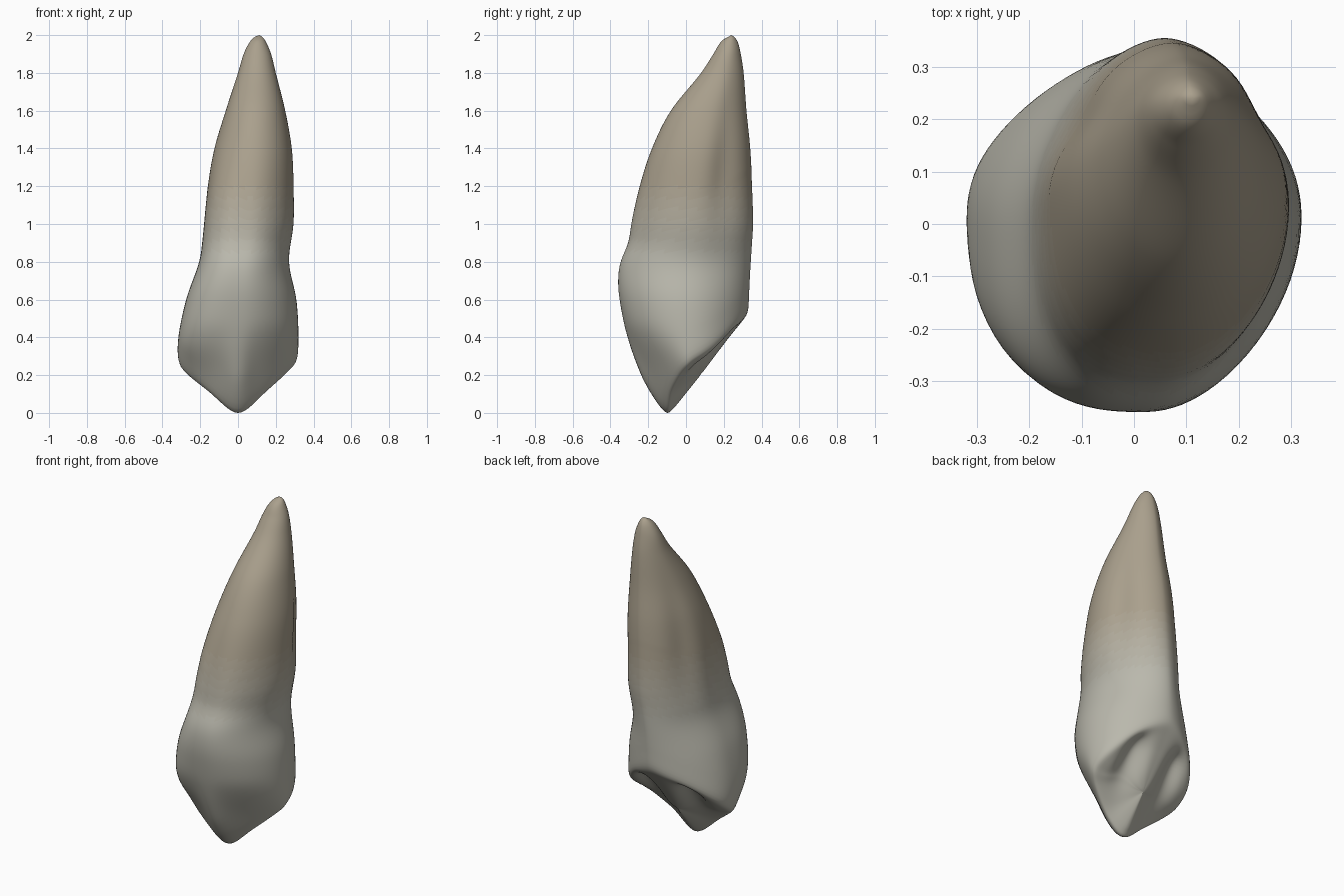
import bpy, bmesh, math

if "Cube" in bpy.data.objects:
    bpy.data.objects.remove(bpy.data.objects["Cube"])

N, RINGS, CAP = 96, 90, 26

# Silhouette profiles as (height, offset) points
LEFT = [(0, -.30), (.25, -.316), (.36, -.322), (.6, -.275), (.8, -.205), (.9, -.19), (1.2, -.16),
        (1.4, -.125), (1.6, -.065), (1.8, .0), (1.9, .03), (1.96, .06), (1.99, .088), (2, .112)]
RIGHT = [(0, .30), (.28, .318), (.38, .322), (.6, .31), (.8, .27), (1.0, .295), (1.2, .295),
         (1.4, .285), (1.6, .25), (1.8, .20), (1.9, .175), (1.96, .15), (1.99, .13), (2, .112)]
FRONT = [(0, -.10), (.1, -.18), (.2, -.235), (.4, -.31), (.6, -.352), (.7, -.36), (.8, -.348), (.9, -.305),
         (1.0, -.29), (1.2, -.245), (1.4, -.18), (1.6, -.08), (1.8, .08), (1.9, .145), (1.97, .19), (2, .24)]
BACK = [(0, .32), (.5, .332), (.7, .338), (.9, .35), (1.0, .356), (1.2, .35), (1.4, .34), (1.6, .32),
        (1.8, .305), (1.9, .29), (1.96, .275), (1.99, .257), (2, .24)]
# Height of the biting rim around the crown: (degrees, height); the front cusp is at -90 and 270
RIM = [(-103, .04), (-90, 0), (-77, .04), (-60, .12), (-30, .22), (0, .28), (30, .36), (60, .47), (90, .53),
       (120, .47), (150, .37), (180, .27), (210, .205), (240, .115), (257, .04), (270, 0), (283, .04)]


def curve(pts, v):
    """Smooth interpolation through points with uneven spacing."""
    v = min(max(v, pts[0][0]), pts[-1][0])
    i = 0
    while i < len(pts) - 2 and v > pts[i + 1][0]:
        i += 1

    def slope(k):
        a, b = pts[max(k - 1, 0)], pts[min(k + 1, len(pts) - 1)]
        return (b[1] - a[1]) / (b[0] - a[0])
    (x0, y0), (x1, y1) = pts[i], pts[i + 1]
    h = x1 - x0
    t = (v - x0) / h
    return ((2*t**3 - 3*t*t + 1) * y0 + (t**3 - 2*t*t + t) * h * slope(i)
            + (3*t*t - 2*t**3) * y1 + (t**3 - t*t) * h * slope(i + 1))


def step(lo, hi, v):
    t = max(0, min(1, (v - lo) / (hi - lo)))
    return t * t * (3 - 2 * t)


def wall(a, z):
    """Point on the tooth wall at angle a and height z."""
    l, r, f, b = (curve(p, z) for p in (LEFT, RIGHT, FRONT, BACK))
    mx, my = (l + r) / 2, (f + b) / 2
    c, s = math.cos(a), math.sin(a)
    if s > 0:                                # the back tapers
        e = 1 + .15 * s
        u, v = math.copysign(abs(c) ** e, c), s ** e
    else:                                    # the front is wedge shaped near the cusp
        wedge = (.62 + .23 * c) * (1 - step(.12, .5, z))
        fill = step(.15, .4, z) * (1 - step(1.0, 1.5, z)) * (.11 if c < 0 else -.02)
        k = 1 + fill * math.sin(2 * a) ** 2
        u, v = c * k, (s + ((abs(c) - 1) - s) * wedge * (1 - math.exp(-(c / .15) ** 2))) * k
    # Shallow grooves along both sides of the root
    d = 1 - .09 * math.exp(-((z - 1.25) / .32) ** 2) * sum(
        math.exp(-((a - g) / .3) ** 2) for g in (.55, math.pi - .55))
    return mx + (r - l) / 2 * u * d, my + (b - f) / 2 * v * d, z


bm = bmesh.new()
angles = [math.radians(-90 + 360 * i / N) for i in range(N)]
rim_z = [curve(RIM, math.degrees(a)) for a in angles]
rings = []

# Biting surface: from the middle out to the rim, with two hollows beside a central ridge
cx, cy, cz = .0, .08, .215
middle = bm.verts.new((cx, cy, cz))
for j in range(1, CAP):
    r = j / CAP
    ring = []
    for a, zr in zip(angles, rim_z):
        px, py, pz = wall(a, zr)
        x, y, z = cx + (px - cx) * r, cy + (py - cy) * r, cz + (pz - cz) * r
        for side in (-1, 1):
            u, v = x - side * .14, y - .15
            z += .085 * math.exp(-(u / .065) ** 2 - (v / .11) ** 2) * (1 - r ** 6)
        ring.append(bm.verts.new((x, y, z)))
    rings.append(ring)

# Outer wall: from the rim up to the root end
for j in range(RINGS):
    t = j / RINGS
    t = .35 * t + .65 * math.sin(t * math.pi / 2)
    rings.append([bm.verts.new(wall(a, zr + (2 - zr) * t)) for a, zr in zip(angles, rim_z)])
apex = bm.verts.new((.112, .24, 2))

for p, q in zip(rings, rings[1:]):
    for i in range(N):
        k = (i + 1) % N
        bm.faces.new((p[i], p[k], q[k], q[i]))
for i in range(N):
    k = (i + 1) % N
    bm.faces.new((middle, rings[0][k], rings[0][i]))
    bm.faces.new((apex, rings[-1][i], rings[-1][k]))

# Round off the rim and soften the crown, then restore the full height
band = [v for ring in rings[CAP - 6:CAP + 5] for v in ring]
crown = [middle] + [v for ring in rings[:CAP + 35] for v in ring]
for verts, times in ((band, 5), (crown, 4)):
    for _ in range(times):
        bmesh.ops.smooth_vert(bm, verts=verts, factor=.5, use_axis_x=True, use_axis_y=True, use_axis_z=True)
low = min(v.co.z for v in bm.verts)
for v in bm.verts:
    if v.co.z < .4:
        v.co.z -= low * (1 - v.co.z / .4) / (1 - low / .4)
bmesh.ops.recalc_face_normals(bm, faces=bm.faces)

# Enamel crown blends through bands into the darker root
mesh = bpy.data.meshes.new("tooth")
STEPS = 8
for i in range(STEPS):
    m = bpy.data.materials.new(f"enamel_to_root_{i}")
    w = i / (STEPS - 1)
    m.diffuse_color = [p + (q - p) * w for p, q in zip((.49, .48, .415, 1), (.40, .35, .265, 1))]
    m.use_nodes = True
    m.node_tree.nodes["Principled BSDF"].inputs["Base Color"].default_value = m.diffuse_color
    mesh.materials.append(m)
for f in bm.faces:
    f.smooth = True
    z = f.calc_center_median().z
    f.material_index = min(STEPS - 1, max(0, int((z - .8) / .45 * STEPS)))
bm.to_mesh(mesh)
bm.free()
bpy.context.collection.objects.link(bpy.data.objects.new("tooth", mesh))
